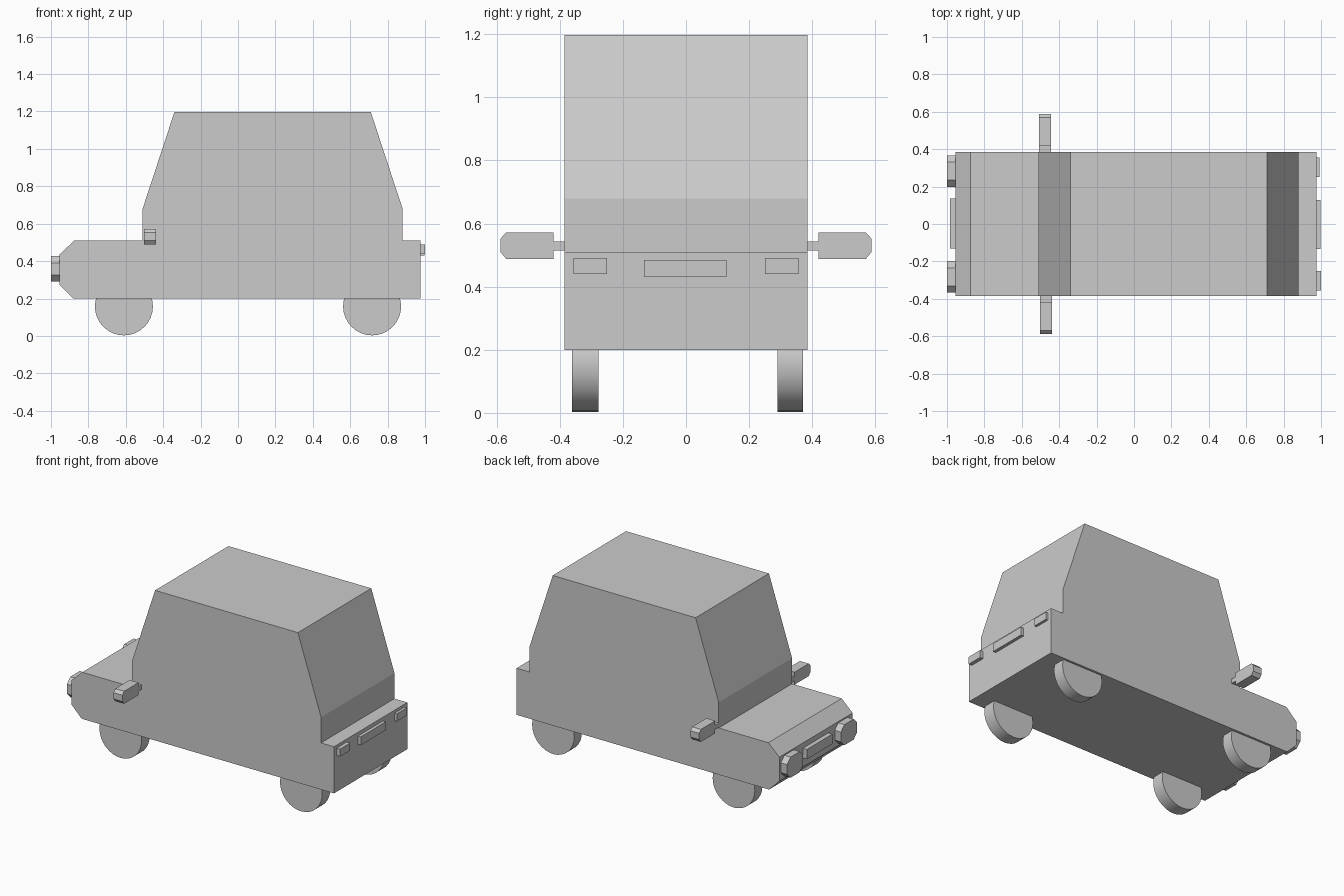
import bpy, bmesh, math
from mathutils import Matrix

if "Cube" in bpy.data.objects:
    bpy.data.objects.remove(bpy.data.objects["Cube"])


def finish(name, bm):
    bmesh.ops.recalc_face_normals(bm, faces=bm.faces)
    me = bpy.data.meshes.new(name)
    bm.to_mesh(me)
    bm.free()
    ob = bpy.data.objects.new(name, me)
    bpy.context.collection.objects.link(ob)
    return ob


def prism(name, pts, vec):
    """Extrude a closed 3D outline along vec."""
    bm = bmesh.new()
    face = bm.faces.new([bm.verts.new(p) for p in pts])
    ext = bmesh.ops.extrude_face_region(bm, geom=[face], use_keep_orig=True)
    verts = [g for g in ext["geom"] if isinstance(g, bmesh.types.BMVert)]
    bmesh.ops.translate(bm, verts=verts, vec=vec)
    return finish(name, bm)


def plate(name, x0, x1, outline):
    """Panel with a (y, z) outline, running from x0 to x1."""
    return prism(name, [(x0, y, z) for y, z in outline], (x1 - x0, 0, 0))


def rect(y0, y1, z0, z1):
    return [(y0, z0), (y1, z0), (y1, z1), (y0, z1)]


def octagon(y0, y1, z0, z1, c):
    return [(y0 + c, z0), (y1 - c, z0), (y1, z0 + c), (y1, z1 - c),
            (y1 - c, z1), (y0 + c, z1), (y0, z1 - c), (y0, z0 + c)]


def wheel(name, x, y0, y1, r=0.155):
    bm = bmesh.new()
    bmesh.ops.create_cone(
        bm, cap_ends=True, segments=32, radius1=r, radius2=r, depth=y1 - y0,
        matrix=Matrix.Translation((x, (y0 + y1) / 2, r + 0.003))
        @ Matrix.Rotation(math.pi / 2, 4, 'X'))
    ob = finish(name, bm)
    bpy.context.view_layer.objects.active = ob
    ob.select_set(True)
    bpy.ops.object.shade_smooth_by_angle(angle=math.radians(30))
    ob.select_set(False)


# body: side profile extruded across the width
W = 0.385
profile = [(-0.88, 0.2), (0.975, 0.2), (0.975, 0.51), (0.88, 0.51),
           (0.88, 0.68), (0.71, 1.197), (-0.34, 1.197), (-0.51, 0.68),
           (-0.51, 0.51), (-0.875, 0.51), (-0.955, 0.435), (-0.955, 0.275)]
prism("body", [(x, -W, z) for x, z in profile], (0, 2 * W, 0))

# grille and number plate panel
plate("grille", -0.985, -0.94, rect(-0.13, 0.137, 0.335, 0.40))
plate("rear_panel", 0.96, 0.996, rect(-0.133, 0.128, 0.43, 0.485))

for s, side in ((-1, "left"), (1, "right")):
    def flip(pts):
        return [(s * y, z) for y, z in pts]

    # headlights and tail lights
    plate(f"headlight_{side}", -1.0, -0.94,
          flip(octagon(0.198, 0.367, 0.29, 0.427, 0.036)))
    plate(f"tail_light_{side}", 0.96, 1.0 if s < 0 else 0.992,
          flip(rect(0.25, 0.356, 0.44, 0.49)))

    # door mirrors: chamfered housing on a short arm
    mx = -0.509 if s > 0 else -0.503
    plate(f"mirror_{side}", mx, mx + 0.065,
          flip([(0.42, 0.488), (0.57, 0.488), (0.588, 0.51), (0.588, 0.552),
                (0.57, 0.571), (0.42, 0.571)]))
    plate(f"mirror_arm_{side}", mx, mx + 0.065, flip(rect(0.37, 0.43, 0.514, 0.543)))

    # wheels
    y0, y1 = (0.29, 0.37) if s > 0 else (-0.362, -0.277)
    for x, end in ((-0.61, "front"), (0.717, "rear")):
        wheel(f"wheel_{end}_{side}", x, y0, y1)
